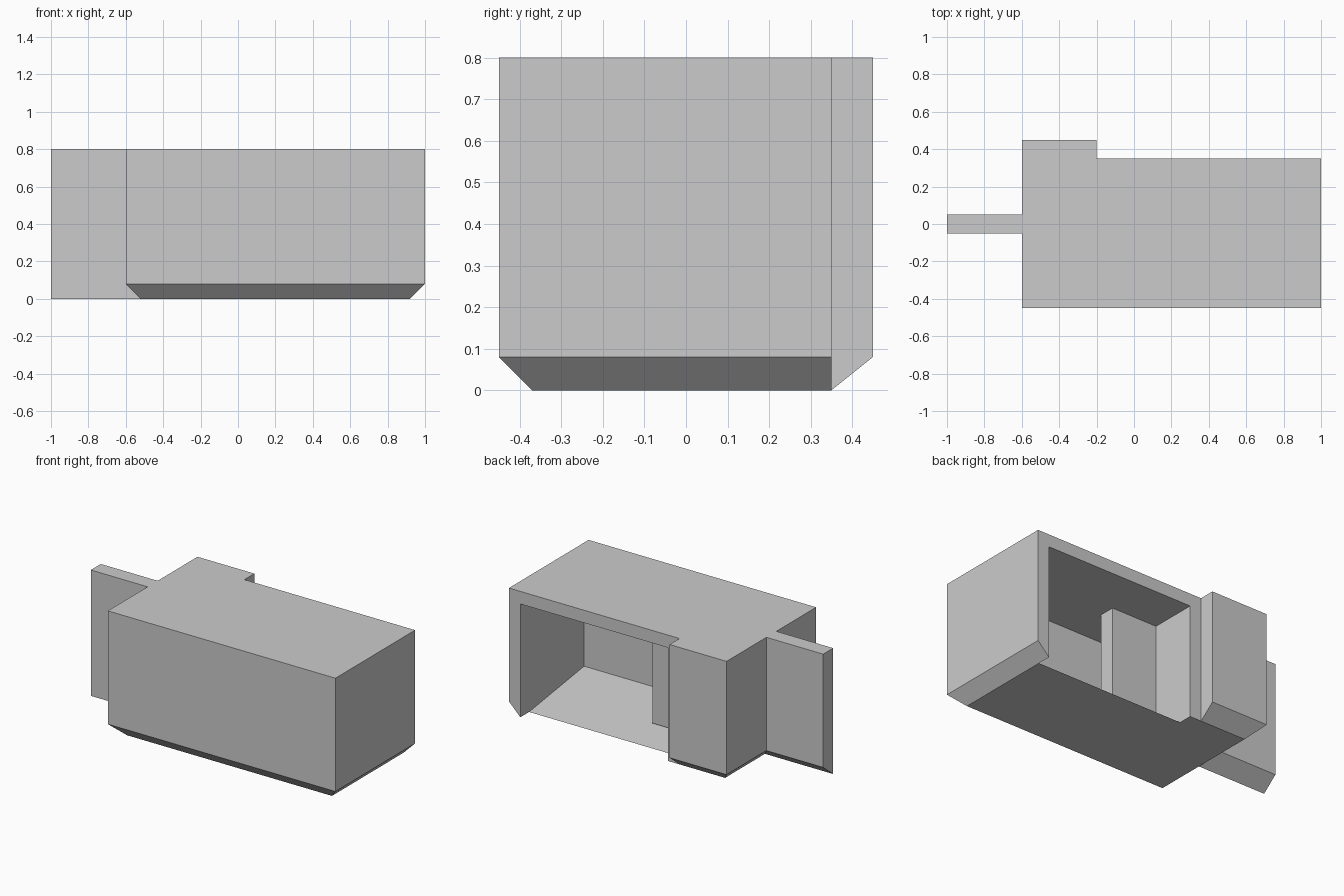
import bpy, bmesh

if "Cube" in bpy.data.objects:
    bpy.data.objects.remove(bpy.data.objects["Cube"], do_unlink=True)

# Single flat colour
grey = bpy.data.materials.new("plain_grey")
grey.use_nodes = True
colour = (0.6, 0.6, 0.6, 1)
grey.diffuse_color = colour
grey.node_tree.nodes["Principled BSDF"].inputs["Base Color"].default_value = colour


def solid(name, points):
    """Convex flat-sided solid around a few corner points."""
    bm = bmesh.new()
    for p in points:
        bm.verts.new(p)
    bmesh.ops.convex_hull(bm, input=bm.verts[:])
    bmesh.ops.dissolve_limit(bm, angle_limit=0.01, verts=bm.verts[:], edges=bm.edges[:])
    bmesh.ops.recalc_face_normals(bm, faces=bm.faces[:])
    mesh = bpy.data.meshes.new(name)
    bm.to_mesh(mesh)
    bm.free()
    mesh.materials.append(grey)
    obj = bpy.data.objects.new(name, mesh)
    bpy.context.collection.objects.link(obj)
    return obj


def along_x(name, x0, x1, profile):
    """Prism along x from a (y, z) profile."""
    return solid(name, [(x, y, z) for x in (x0, x1) for y, z in profile])


def combine(target, tool, operation):
    """Apply a boolean and discard the tool."""
    mod = target.modifiers.new(operation, "BOOLEAN")
    mod.operation, mod.solver, mod.object = operation, "EXACT", tool
    bpy.context.view_layer.objects.active = target
    bpy.ops.object.modifier_apply(modifier=mod.name)
    bpy.data.objects.remove(tool, do_unlink=True)


top, chamfer = 0.8, 0.08
left, right, front, back = -0.6, 1.0, -0.45, 0.35

# Hollow housing, chamfered underneath at the front and both ends
body = solid("housing",
             [(x, y, z) for x in (left, right) for y in (front, back) for z in (chamfer, top)]
             + [(x, y, 0) for x in (left + chamfer, right - chamfer)
                for y in (front + chamfer, back)])

# Cavity open to the back, with a ramp down to the rear lip
combine(body, along_x("cavity", -0.12, right - chamfer,
                      [(-0.29, 0.72), (-0.29, 0.08), (0.15, 0.08), (0.4, -0.02), (0.4, 0.72)]),
        "DIFFERENCE")

# Rear block with sloped underside
combine(body, solid("rear_block",
                    [(x, y, z) for x in (left, -0.2) for y in (back, 0.45) for z in (chamfer, top)]
                    + [(left + chamfer, back, 0), (-0.2, back, 0)]), "UNION")

# Side fin with sloped underside, and its inner end inside the cavity
combine(body, along_x("side_fin", -1.0, left + chamfer,
                      [(-0.05, 0), (0.05, chamfer), (0.05, top), (-0.05, top)]), "UNION")
combine(body, along_x("inner_fin", -0.2, 0.2,
                      [(-0.05, 0.04), (0.05, 0.04), (0.05, 0.76), (-0.05, 0.76)]), "UNION")
